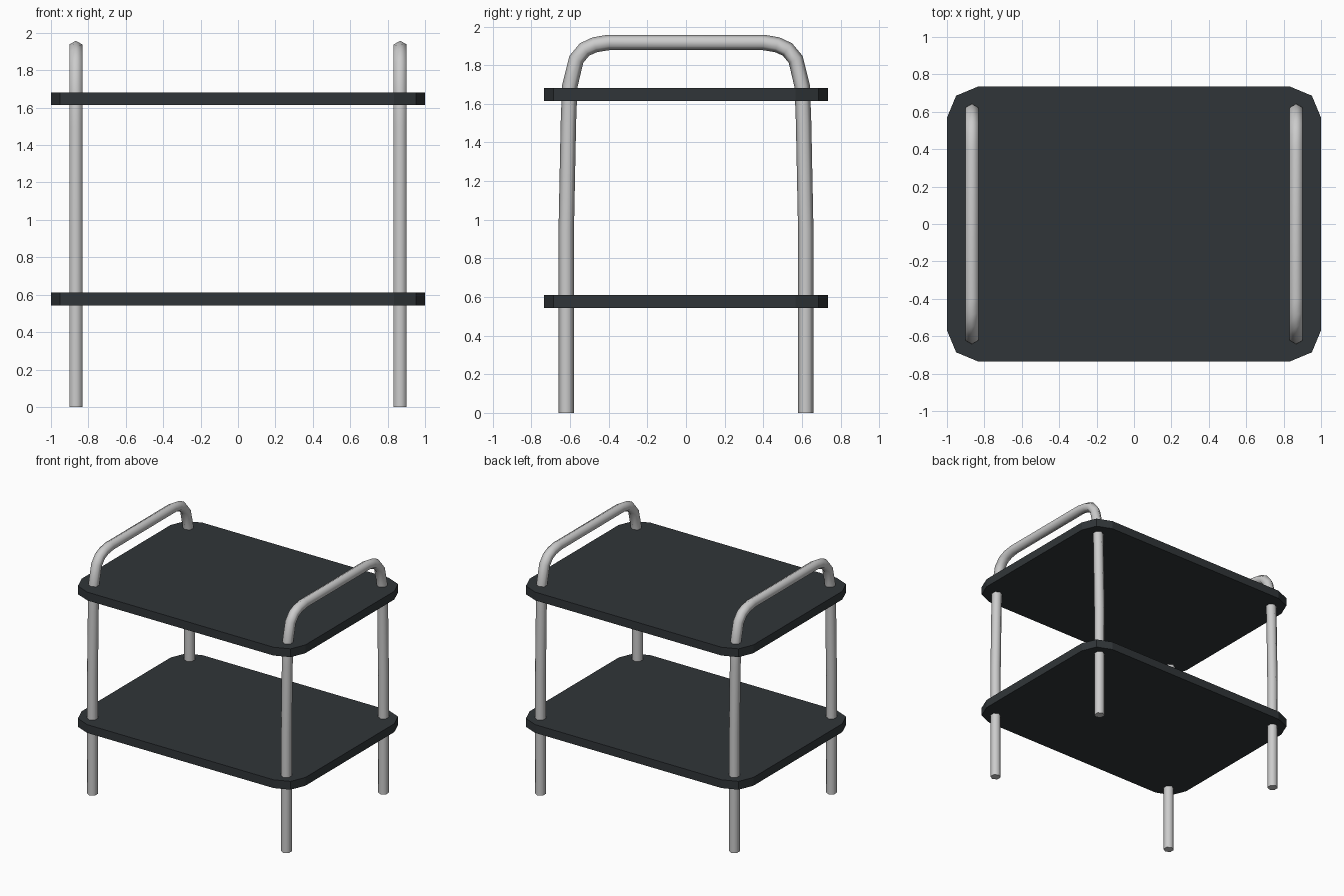
import bpy, bmesh, math
from mathutils import Vector

if "Cube" in bpy.data.objects:
    bpy.data.objects.remove(bpy.data.objects["Cube"])

dark = bpy.data.materials.new("dark_panel")
dark.diffuse_color = (0.03, 0.036, 0.04, 1)
dark.use_nodes = True
dark.node_tree.nodes["Principled BSDF"].inputs["Base Color"].default_value = dark.diffuse_color


def finish(bm, name, mat=None):
    bmesh.ops.recalc_face_normals(bm, faces=bm.faces)
    me = bpy.data.meshes.new(name)
    bm.to_mesh(me)
    bm.free()
    ob = bpy.data.objects.new(name, me)
    bpy.context.collection.objects.link(ob)
    if mat:
        me.materials.append(mat)
    return ob


# Shelf: flat board with two-segment rounded corners
def shelf(name, z, sx=2.0, sy=1.47, t=0.067):
    bm = bmesh.new()
    bmesh.ops.create_cube(bm, size=1)
    for v in bm.verts:
        v.co = Vector((v.co.x * sx, v.co.y * sy, v.co.z * t + z))
    corners = [e for e in bm.edges
               if abs(e.verts[0].co.z - e.verts[1].co.z) > t / 2]
    bmesh.ops.bevel(bm, geom=corners, offset=0.167, segments=2,
                    profile=0.5, affect='EDGES')
    return finish(bm, name, dark)


# Tube frame: six-sided section swept along a path in the y-z plane
def tube_frame(name, x, path, r=0.04, sides=6):
    pts = [Vector((x, y, z)) for y, z in path]
    side = Vector((1, 0, 0))
    bm = bmesh.new()
    rings = []
    for i, p in enumerate(pts):
        a = (p - pts[i - 1]).normalized() if i else None
        b = (pts[i + 1] - p).normalized() if i < len(pts) - 1 else None
        t = ((a or b) + (b or a)).normalized()
        n = side.cross(t)
        ring = []
        for k in range(sides):
            ang = 2 * math.pi * k / sides
            ring.append(bm.verts.new(p + r * (math.cos(ang) * n + math.sin(ang) * side)))
        rings.append(ring)
    for r0, r1 in zip(rings, rings[1:]):
        for k in range(sides):
            j = (k + 1) % sides
            f = bm.faces.new((r0[k], r0[j], r1[j], r1[k]))
            f.smooth = True
    bm.faces.new(rings[0])
    bm.faces.new(rings[-1])
    for e in bm.edges:
        if any(len(f.verts) == sides for f in e.link_faces):
            e.smooth = False
    return finish(bm, name)


# Front leg, rounded shoulder, handle, then mirrored back to the rear leg
half = [(-0.62, 0), (-0.62, 0.95), (-0.609, 1.5), (-0.602, 1.69),
        (-0.568, 1.83), (-0.525, 1.882), (-0.472, 1.906), (-0.40, 1.918)]
path = half + [(-y, z) for y, z in reversed(half)]

shelf("lower_shelf", 0.577)
shelf("upper_shelf", 1.648)
tube_frame("left_leg_frame", -0.867, path)
tube_frame("right_leg_frame", 0.867, path)
